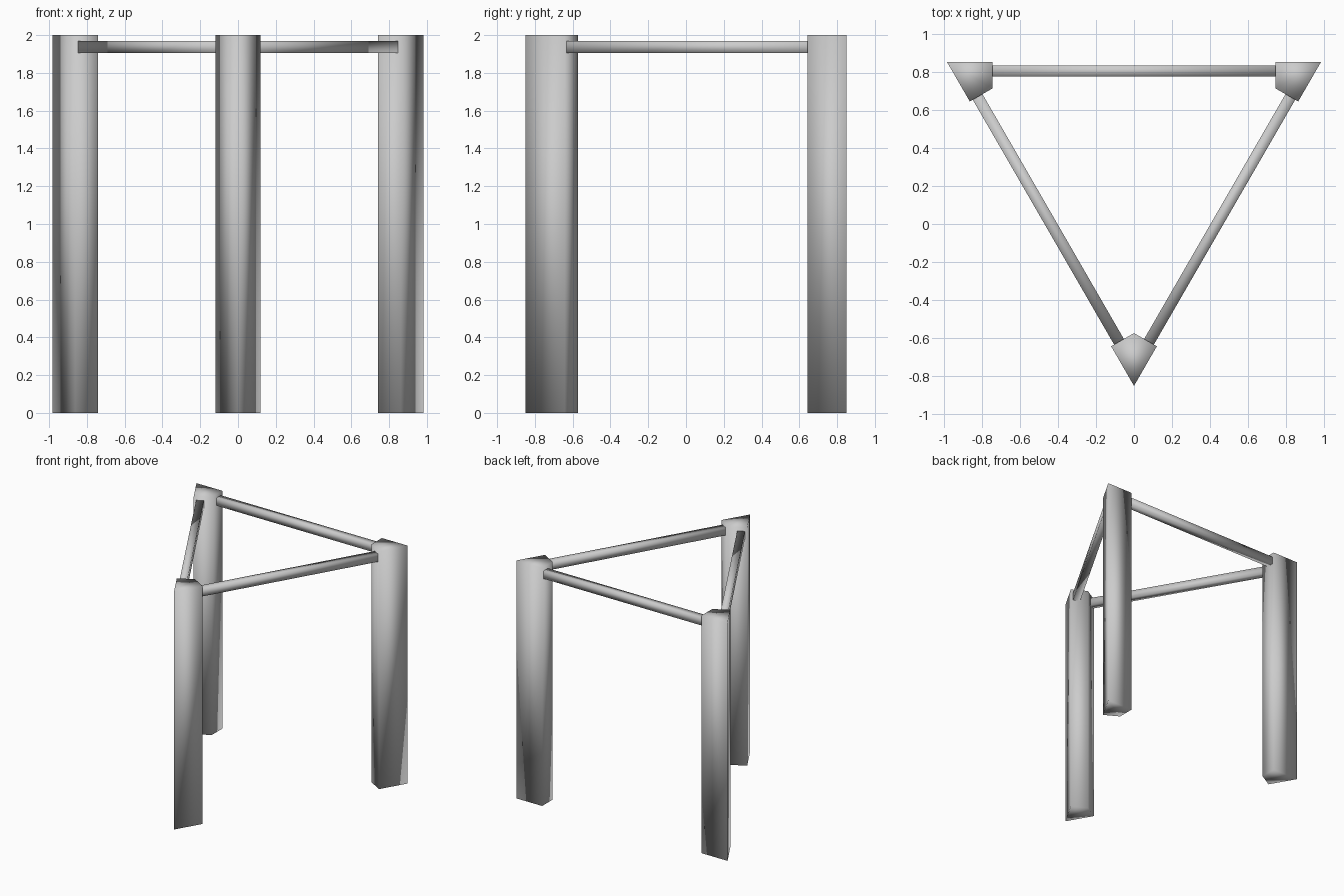
import bpy, bmesh, math
from mathutils import Matrix, Vector

if "Cube" in bpy.data.objects:
    bpy.data.objects.remove(bpy.data.objects["Cube"])

HEIGHT = 2.0
CENTRE = Vector((0, 0.284, 0))      # centroid of the triangular plan
R = 1.134                           # centroid to leg tip
S = 0.24                            # outer face width of a leg


def prism(name, outline, z0, z1, angle):
    """Extrude a plan outline (relative to the centroid) and turn it about the centroid."""
    bm = bmesh.new()
    face = bm.faces.new([bm.verts.new((x, y, z0)) for x, y in outline])
    top = bmesh.ops.extrude_face_region(bm, geom=[face])["geom"]
    bmesh.ops.translate(bm, vec=(0, 0, z1 - z0),
                        verts=[v for v in top if isinstance(v, bmesh.types.BMVert)])
    bm.transform(Matrix.Translation(CENTRE) @ Matrix.Rotation(angle, 4, 'Z'))
    bmesh.ops.recalc_face_normals(bm, faces=bm.faces)
    mesh = bpy.data.meshes.new(name)
    bm.to_mesh(mesh)
    bm.free()
    mesh.shade_smooth()
    obj = bpy.data.objects.new(name, mesh)
    bpy.context.collection.objects.link(obj)


# Kite-shaped leg: 60 degree outer corner, square shoulders
shoulder = -R + S * math.cos(math.radians(30))
leg = [(0, -R), (S / 2, shoulder),
       (0, -R + S / math.cos(math.radians(30))), (-S / 2, shoulder)]

# Square rail just inside the back edge, running between the legs
y0, y1 = 0.774 - CENTRE.y, 0.833 - CENTRE.y
rail = [(-0.745, y0), (0.745, y0), (0.745, y1), (-0.745, y1)]

for i, (leg_name, rail_name) in enumerate([("front_leg", "back_rail"),
                                           ("right_leg", "left_rail"),
                                           ("left_leg", "right_rail")]):
    turn = math.radians(120 * i)
    prism(leg_name, leg, 0, HEIGHT, turn)
    prism(rail_name, rail, 1.904, 1.969, turn)
